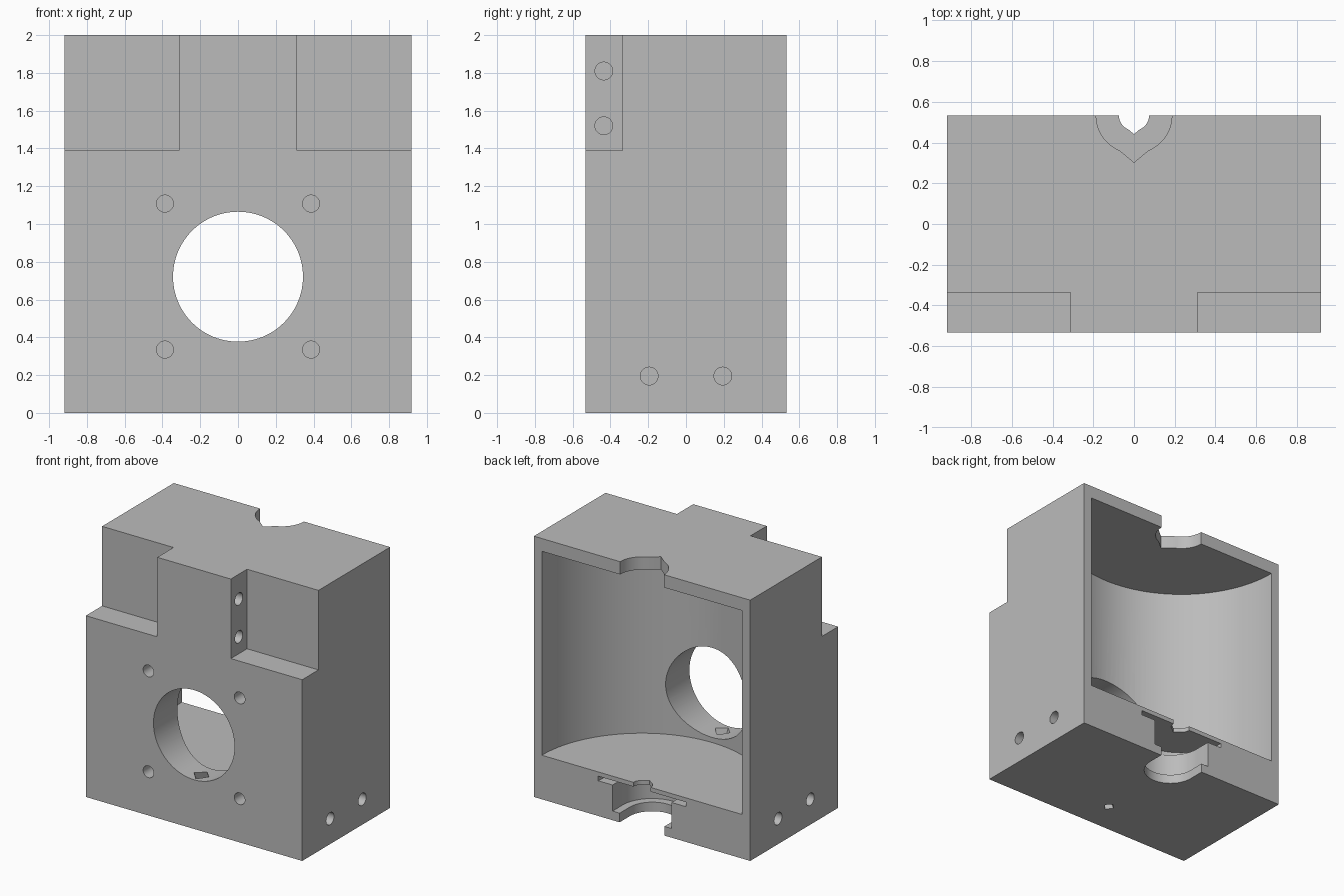
import bpy, bmesh, math
from mathutils import Matrix, Vector

if "Cube" in bpy.data.objects:
    bpy.data.objects.remove(bpy.data.objects["Cube"])

BACK = 0.533   # y of the open back face
cutters = []

grey = bpy.data.materials.new("light grey")
grey.diffuse_color = (0.5, 0.5, 0.5, 1)
grey.use_nodes = True
grey.node_tree.nodes["Principled BSDF"].inputs["Base Color"].default_value = grey.diffuse_color


def make_object(name, bm):
    bmesh.ops.recalc_face_normals(bm, faces=bm.faces)
    me = bpy.data.meshes.new(name)
    bm.to_mesh(me)
    bm.free()
    ob = bpy.data.objects.new(name, me)
    bpy.context.collection.objects.link(ob)
    me.materials.append(grey)
    return ob


def box(name, x0, x1, y0, y1, z0, z1):
    bm = bmesh.new()
    bmesh.ops.create_cube(bm, size=1)
    for v in bm.verts:
        v.co = Vector(((x0 + x1) / 2 + v.co.x * (x1 - x0),
                       (y0 + y1) / 2 + v.co.y * (y1 - y0),
                       (z0 + z1) / 2 + v.co.z * (z1 - z0)))
    return make_object(name, bm)


def rod(name, a, b, r, n=32, r2=None):
    """Cylinder or cone cutter from point a to point b."""
    a, b = Vector(a), Vector(b)
    d = b - a
    bm = bmesh.new()
    m = Matrix.Translation((a + b) / 2) @ d.to_track_quat('Z', 'Y').to_matrix().to_4x4()
    bmesh.ops.create_cone(bm, cap_ends=True, segments=n, radius1=r,
                          radius2=r if r2 is None else r2, depth=d.length, matrix=m)
    cutters.append(make_object(name, bm))


def prism(name, points, z0, z1):
    """Vertical prism cutter from a plan outline."""
    bm = bmesh.new()
    f = bm.faces.new([bm.verts.new((x, y, z0)) for x, y in points])
    ext = bmesh.ops.extrude_face_region(bm, geom=[f])
    vs = [g for g in ext["geom"] if isinstance(g, bmesh.types.BMVert)]
    bmesh.ops.translate(bm, verts=vs, vec=(0, 0, z1 - z0))
    cutters.append(make_object(name, bm))


def teardrop(r, n=40):
    """Circle with a small tip pointing to the front."""
    gap = math.radians(22)
    pts = []
    for i in range(n + 1):
        t = -math.pi / 2 + gap + (2 * math.pi - 2 * gap) * i / n
        pts.append((r * math.cos(t), BACK + r * math.sin(t)))
    return pts + [(0, BACK - 1.24 * r)]


def slot(r, yc, n=32):
    """Round-ended slot open to the back."""
    arc = [math.pi + math.pi * i / n for i in range(n + 1)]
    return [(r * math.cos(t), yc + r * math.sin(t)) for t in arc] + [(r, 0.8), (-r, 0.8)]


# Main block
block = box("housing_block", -0.918, 0.918, -BACK, BACK, 0, 2)

# Front upper corner steps, post holes and lower side holes, mirrored
for s in (-1, 1):
    xs = sorted((s * 0.312, s * 1.2))
    cutters.append(box("corner_step_cutter", *xs, -0.8, -0.336, 1.39, 2.3))
    for z in (1.52, 1.81):
        rod("post_hole_cutter", (s * 0.5, -0.435, z), (s * 0.12, -0.435, z), 0.047)
    for y in (-0.195, 0.195):
        rod("side_hole_cutter", (s * 1.1, y, 0.195), (s * 0.68, y, 0.195), 0.047)
    for z in (0.335, 1.108):
        rod("front_hole_cutter", (s * 0.387, -0.7, z), (s * 0.387, -0.33, z), 0.045)

# Half-round cavity open to the back
rod("cavity_cutter", (0, BACK, 0.338), (0, BACK, 1.902), 0.85, 128)

# Large front opening
rod("front_opening_cutter", (0, -0.8, 0.721), (0, 0.1, 0.721), 0.344, 96)

# Shaft notches in the top and floor
prism("top_notch_cutter", teardrop(0.186), 1.8, 2.2)
prism("floor_notch_cutter", teardrop(0.074), 0.2, 0.45)

# Stepped seat under the floor
rod("thin_slot_cutter", (0, BACK, 0.27), (0, BACK, 0.305), 0.372, 64)
prism("seat_cutter", slot(0.25, 0.41), 0.07, 0.285)
prism("bottom_notch_cutter", slot(0.19, 0.41), -0.2, 0.1)

# Small slanted passage from the underside to the front opening
rod("passage_cutter", (0, -0.24, -0.09), (0, -0.46, 0.42), 0.035, 4, 0.065)

# Cut everything, then discard the cutters
bpy.context.view_layer.objects.active = block
for c in cutters:
    c.hide_render = True
    mod = block.modifiers.new("cut", 'BOOLEAN')
    mod.operation = 'DIFFERENCE'
    mod.solver = 'EXACT'
    mod.object = c
    bpy.ops.object.modifier_apply(modifier=mod.name)
for c in cutters:
    bpy.data.objects.remove(c, do_unlink=True)

bpy.ops.object.select_all(action='DESELECT')
block.select_set(True)
bpy.ops.object.shade_smooth_by_angle(angle=math.radians(25))
